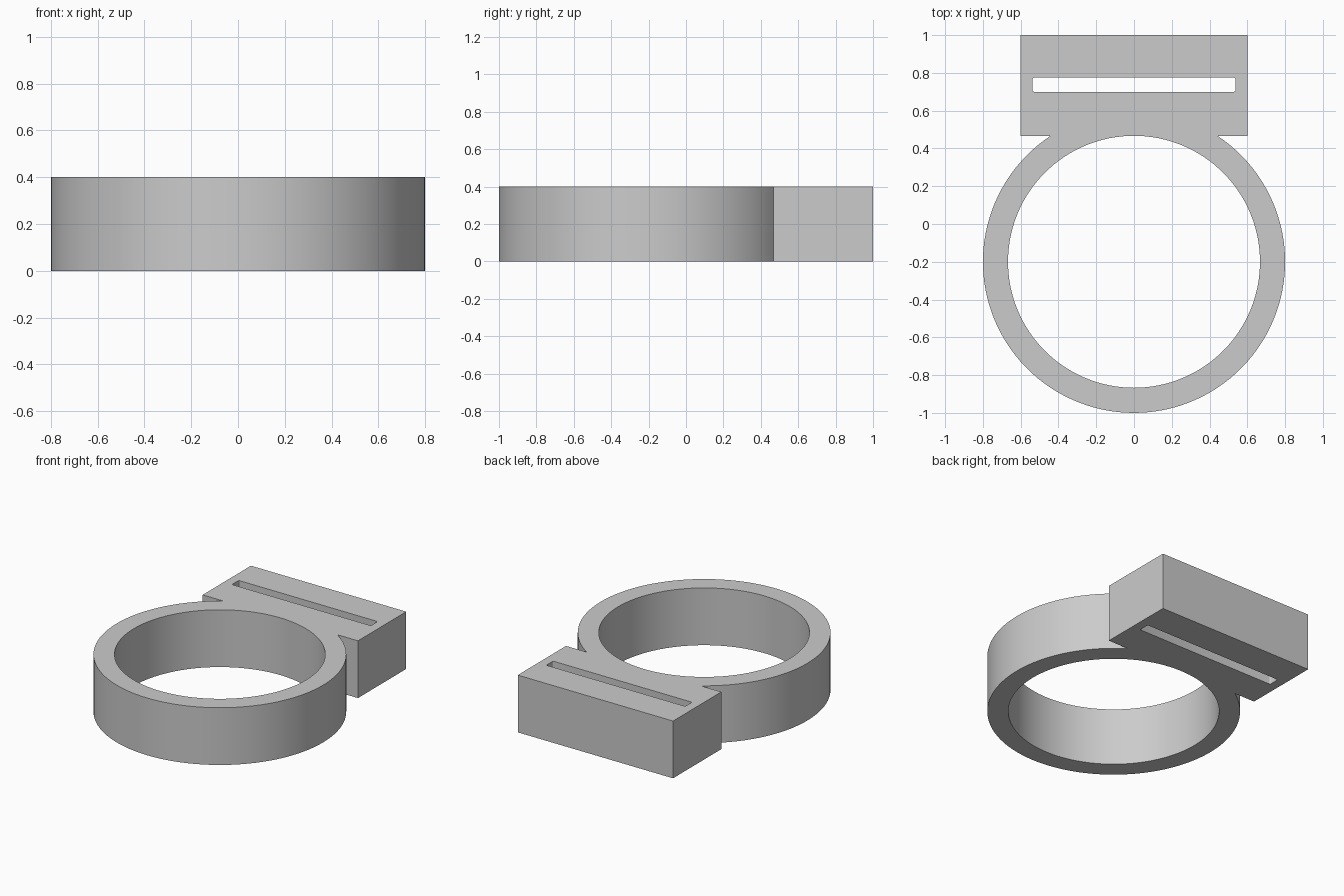
import bpy
from math import sin, cos, pi, atan2, sqrt

cube = bpy.data.objects.get("Cube")
if cube:
    bpy.data.objects.remove(cube, do_unlink=True)

HEIGHT = 0.4
CENTRE_Y = -0.2
OUTER_R, INNER_R = 0.8, 0.667
BLOCK_X, BLOCK_BACK = 0.6, 1.0
BLOCK_FRONT = CENTRE_Y + INNER_R


def arc(cx, cy, r, start, end, steps):
    """Points along an arc, both ends included."""
    angles = [start + (end - start) * i / steps for i in range(steps + 1)]
    return [(cx + r * cos(a), cy + r * sin(a)) for a in angles]


def rounded_slot(half_x, y0, y1, r):
    """Rectangle with small rounded corners."""
    corners = [(half_x - r, y1 - r), (-half_x + r, y1 - r),
               (-half_x + r, y0 + r), (half_x - r, y0 + r)]
    points = []
    for i, (x, y) in enumerate(corners):
        points += arc(x, y, r, i * pi / 2, (i + 1) * pi / 2, 3)
    return points


# Outline: band arc running around the front, closed by the block at the back
joint = atan2(INNER_R, sqrt(OUTER_R ** 2 - INNER_R ** 2))
outline = arc(0, CENTRE_Y, OUTER_R, pi - joint, 2 * pi + joint, 96)
outline += [(BLOCK_X, BLOCK_FRONT), (BLOCK_X, BLOCK_BACK),
            (-BLOCK_X, BLOCK_BACK), (-BLOCK_X, BLOCK_FRONT)]
finger_hole = arc(0, CENTRE_Y, INNER_R, 0, 2 * pi, 128)[:-1]
slot = rounded_slot(0.537, 0.7, 0.775, 0.008)

# Extruded profile with both holes
curve = bpy.data.curves.new("ring_profile", "CURVE")
curve.dimensions = "2D"
curve.fill_mode = "BOTH"
curve.extrude = HEIGHT / 2
for loop in (outline, finger_hole, slot):
    spline = curve.splines.new("POLY")
    spline.points.add(len(loop) - 1)
    for point, (x, y) in zip(spline.points, loop):
        point.co = (x, y, HEIGHT / 2, 1)
    spline.use_cyclic_u = True

ring = bpy.data.objects.new("ring_with_slotted_block", curve)
bpy.context.collection.objects.link(ring)
bpy.ops.object.select_all(action="DESELECT")
ring.select_set(True)
bpy.context.view_layer.objects.active = ring
ring.location.z = HEIGHT / 2
bpy.ops.object.convert(target="MESH")
ring = bpy.context.object

# Weld caps to walls, make normals consistent
bpy.ops.object.mode_set(mode="EDIT")
bpy.ops.mesh.select_all(action="SELECT")
bpy.ops.mesh.remove_doubles(threshold=0.0001)
bpy.ops.mesh.normals_make_consistent(inside=False)
bpy.ops.object.mode_set(mode="OBJECT")

# Rest the part on the ground
base = min(v.co.z for v in ring.data.vertices)
for v in ring.data.vertices:
    v.co.z -= base
ring.location.z = 0
bpy.ops.object.shade_smooth_by_angle(angle=pi / 6)

# Plain grey
grey = bpy.data.materials.new("light_grey")
grey.use_nodes = True
colour = (0.6, 0.6, 0.6, 1)
grey.diffuse_color = colour
grey.node_tree.nodes["Principled BSDF"].inputs["Base Color"].default_value = colour
ring.data.materials.clear()
ring.data.materials.append(grey)
